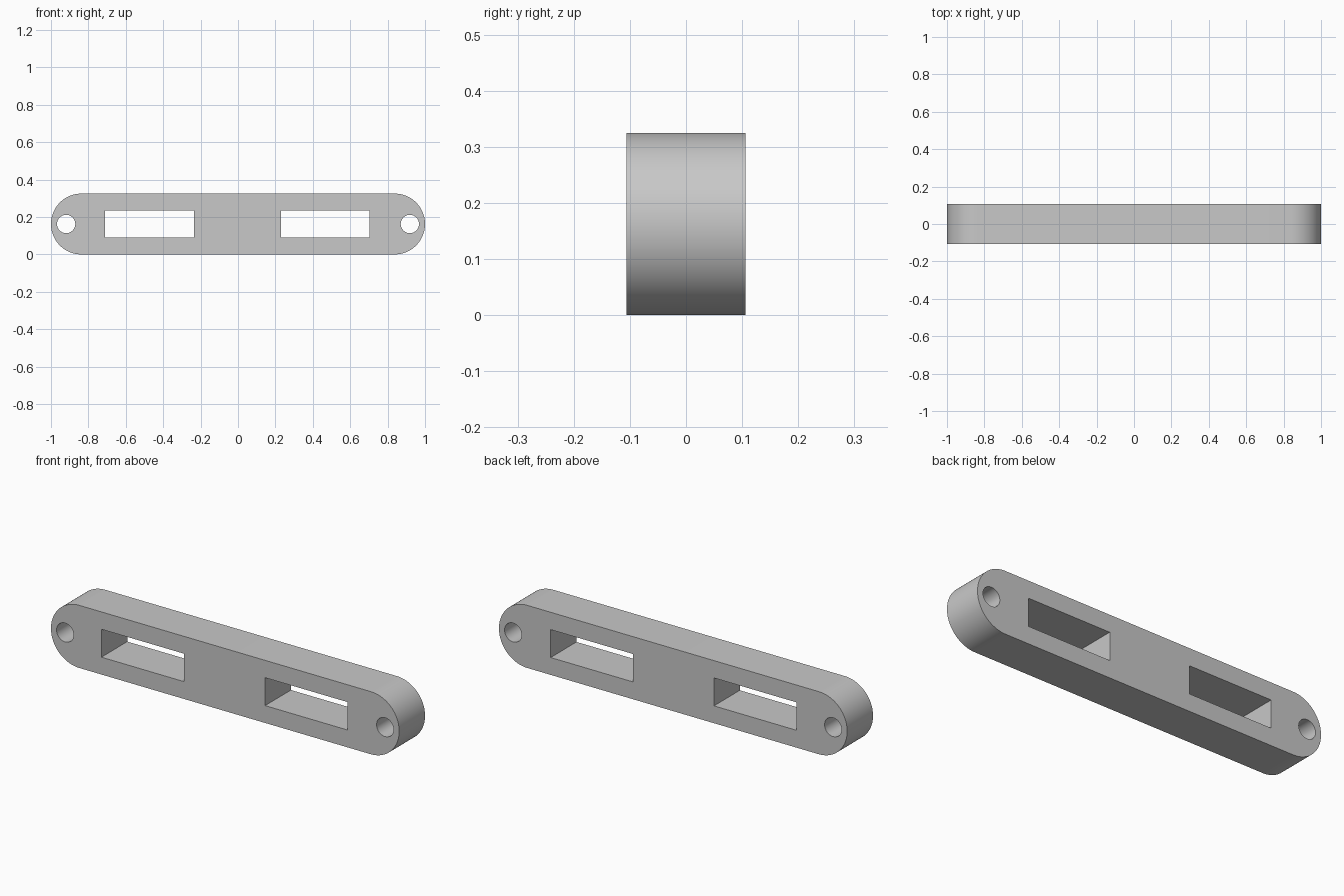
import bpy
import bmesh
from math import pi, sin, cos

LENGTH, HEIGHT, DEPTH = 2.0, 0.325, 0.212
MID = HEIGHT / 2

cube = bpy.data.objects.get("Cube")
if cube:
    bpy.data.objects.remove(cube, do_unlink=True)

grey = bpy.data.materials.new("light grey")
grey.use_nodes = True
grey.diffuse_color = (0.58, 0.58, 0.58, 1)
grey.node_tree.nodes["Principled BSDF"].inputs["Base Color"].default_value = grey.diffuse_color


def arc(cx, radius, start, sweep, steps):
    """Points of an arc in the xz plane, centred at mid height."""
    return [(cx + radius * cos(start + sweep * i / steps),
             MID + radius * sin(start + sweep * i / steps)) for i in range(steps + 1)]


def prism(name, outline, depth):
    """Extrude an xz outline along y, centred on y = 0."""
    bm = bmesh.new()
    face = bm.faces.new([bm.verts.new((x, -depth / 2, z)) for x, z in outline])
    extruded = bmesh.ops.extrude_face_region(bm, geom=[face])["geom"]
    moved = [v for v in extruded if isinstance(v, bmesh.types.BMVert)]
    bmesh.ops.translate(bm, verts=moved, vec=(0, depth, 0))
    bmesh.ops.recalc_face_normals(bm, faces=bm.faces)
    mesh = bpy.data.meshes.new(name)
    bm.to_mesh(mesh)
    bm.free()
    mesh.materials.append(grey)
    obj = bpy.data.objects.new(name, mesh)
    bpy.context.collection.objects.link(obj)
    return obj


# Bar with fully rounded ends
end = LENGTH / 2 - MID
plate = prism("rounded_bar", arc(end, MID, -pi / 2, pi, 40) + arc(-end, MID, pi / 2, pi, 40), DEPTH)

# Cutters: a rectangular slot and a round screw hole on each side
cutters = []
for side, x0, x1 in (("left", 0.23, 0.703), ("right", -0.71, -0.235)):
    slot = [(x0, 0.09), (x1, 0.09), (x1, 0.235), (x0, 0.235)]
    cutters.append(prism(side + "_slot_cutter", slot, DEPTH * 2))
    hole = arc(0.919 if side == "left" else -0.919, 0.049, 0, 2 * pi, 40)[:-1]
    cutters.append(prism(side + "_hole_cutter", hole, DEPTH * 2))

bpy.ops.object.select_all(action="DESELECT")
bpy.context.view_layer.objects.active = plate
plate.select_set(True)
for cutter in cutters:
    cutter.hide_render = True
    cut = plate.modifiers.new(cutter.name, "BOOLEAN")
    cut.operation = "DIFFERENCE"
    cut.solver = "EXACT"
    cut.object = cutter
    bpy.ops.object.modifier_apply(modifier=cut.name)
    bpy.data.objects.remove(cutter, do_unlink=True)

bpy.ops.object.shade_smooth_by_angle(angle=pi / 6)
